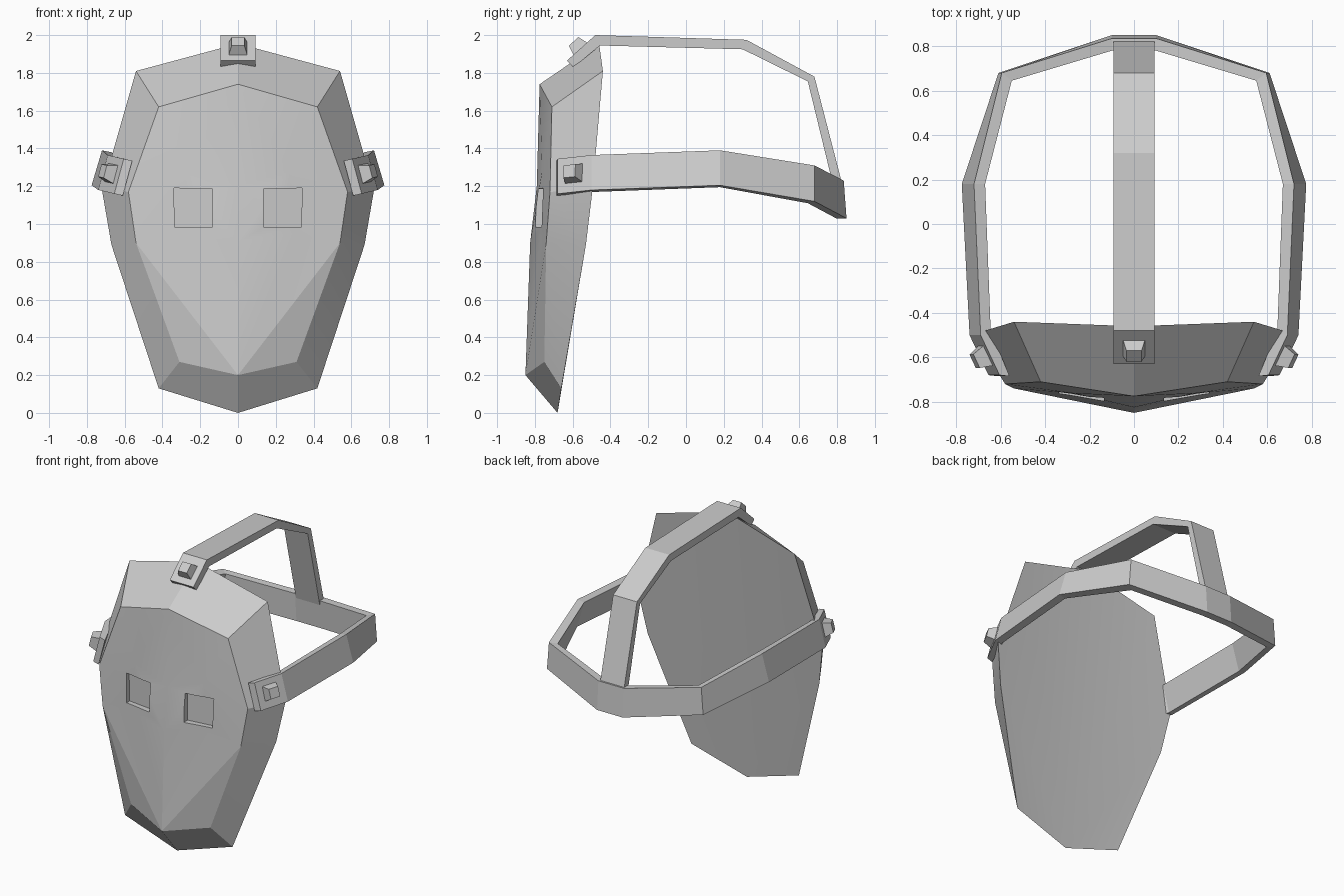
import bpy, bmesh
from mathutils import Vector, Matrix

if "Cube" in bpy.data.objects:
    bpy.data.objects.remove(bpy.data.objects["Cube"])


def make(name, verts, faces, mirror=False):
    bm = bmesh.new()
    vs = [bm.verts.new(v) for v in verts]
    for f in faces:
        bm.faces.new([vs[i] for i in f])
    if mirror:
        geom = bm.verts[:] + bm.edges[:] + bm.faces[:]
        bmesh.ops.mirror(bm, geom=geom, axis='X', merge_dist=0.0)
        bmesh.ops.remove_doubles(bm, verts=bm.verts[:], dist=0.001)
    bmesh.ops.recalc_face_normals(bm, faces=bm.faces[:])
    me = bpy.data.meshes.new(name)
    bm.to_mesh(me)
    bm.free()
    ob = bpy.data.objects.new(name, me)
    bpy.context.collection.objects.link(ob)
    return ob


def sweep_faces(n, cap_end=True):
    """Quads joining n four-cornered sections, with end caps."""
    faces = [(4*i + k, 4*i + (k+1) % 4, 4*i + 4 + (k+1) % 4, 4*i + 4 + k)
             for i in range(n - 1) for k in range(4)]
    faces.append((0, 1, 2, 3))
    if cap_end:
        faces.append(tuple(range(4*n - 4, 4*n)))
    return faces


# Mask shell: front outline, rear outline and a few relief points (right half)
front = [(0, -.775, 1.74), (.42, -.71, 1.62), (.58, -.72, 1.17),
         (.54, -.74, .90), (.31, -.75, .27), (0, -.85, .20)]
rear = [(0, -.46, 1.955), (.54, -.44, 1.81), (.72, -.495, 1.18),
        (.67, -.53, .89), (.42, -.66, .13), (0, -.68, 0)]
relief = [(0, -.79, 1.20), (0, -.825, .90), (.27, -.762, 1.28), (.30, -.77, .95)]
B, N, S, C = 12, 13, 14, 15
faces = [(i, i + 1, i + 7, i + 6) for i in range(5)]
faces += [(0, 1, S), (0, S, B), (1, 2, S), (S, 2, 3), (S, 3, C), (S, C, N),
          (S, N, B), (C, 3, 5), (N, C, 5), (3, 4, 5), (6, 7, 8, 9, 10, 11)]
mask = make("mask_shell", front + rear + relief, faces, mirror=True)

# Eye recesses cut into the face
for side in (1, -1):
    eye = [(side * x, y, z) for y, dy in ((-.95, 0), (-.755, .025))
           for x, y, z in ((.135, y, .985), (.335, y + dy, .985),
                           (.34, y + dy, 1.19), (.135, y, 1.185))]
    cutter = make("eye_cutter", eye, sweep_faces(2))
    cutter.hide_render = True
    mod = mask.modifiers.new("eye", 'BOOLEAN')
    mod.operation = 'DIFFERENCE'
    mod.solver = 'EXACT'
    mod.object = cutter
    bpy.context.view_layer.objects.active = mask
    bpy.ops.object.modifier_apply(modifier=mod.name)
    bpy.data.objects.remove(cutter)
bpy.ops.object.select_all(action='DESELECT')
mask.select_set(True)
bpy.ops.object.shade_smooth_by_angle(angle=0.24)

# Strap round the head: top outer edge, bottom outer edge, inward offset
path = [((.605, -.68, 1.345), (.655, -.68, 1.16), (-.045, -.005, -.01)),
        ((.69, -.50, 1.365), (.74, -.50, 1.18), (-.045, .02, -.01)),
        ((.72, .18, 1.39), (.775, .18, 1.205), (-.05, 0, -.01)),
        ((.595, .68, 1.31), (.61, .68, 1.12), (-.045, -.035, -.01)),
        ((.10, .835, 1.23), (.10, .85, 1.03), (0, -.055, 0)),
        ((0, .835, 1.23), (0, .85, 1.03), (0, -.055, 0))]
verts = []
for top, bottom, off in path:
    t, b, o = Vector(top), Vector(bottom), Vector(off)
    verts += [t, b, b + o, t + o]
make("head_strap", verts, sweep_faces(len(path), cap_end=False), mirror=True)

# Strap over the crown: outer and inner (y, z) profile
profile = [((-.63, 1.865), (-.595, 1.83)), ((-.48, 2.0), (-.455, 1.945)),
           ((.32, 1.975), (.30, 1.925)), ((.68, 1.78), (.645, 1.755)),
           ((.83, 1.20), (.78, 1.20))]
verts = []
for (yo, zo), (yi, zi) in profile:
    verts += [(-.093, yo, zo), (.093, yo, zo), (.093, yi, zi), (-.093, yi, zi)]
make("crown_strap", verts, sweep_faces(len(profile)))


# Tapered studs fixing the straps to the mask
def stud(name, centre, normal, along):
    n = Vector(normal).normalized()
    u = Vector(along)
    u = (u - n * u.dot(n)).normalized()
    v = n.cross(u)
    c = Vector(centre)
    pts = [c + n * h + u * a * r + v * b * r
           for h, r in ((-.015, .053), (.052, .034))
           for a, b in ((-1, -1), (1, -1), (1, 1), (-1, 1))]
    make(name, pts, sweep_faces(2))


for side, label in ((1, "right"), (-1, "left")):
    stud("stud_" + label, (side * .672, -.595, 1.268),
         (side * .87, -.43, .24), (side * .09, .18, .02))
stud("stud_crown", (0, -.56, 1.928), (0, -.67, .74), (1, 0, 0))
